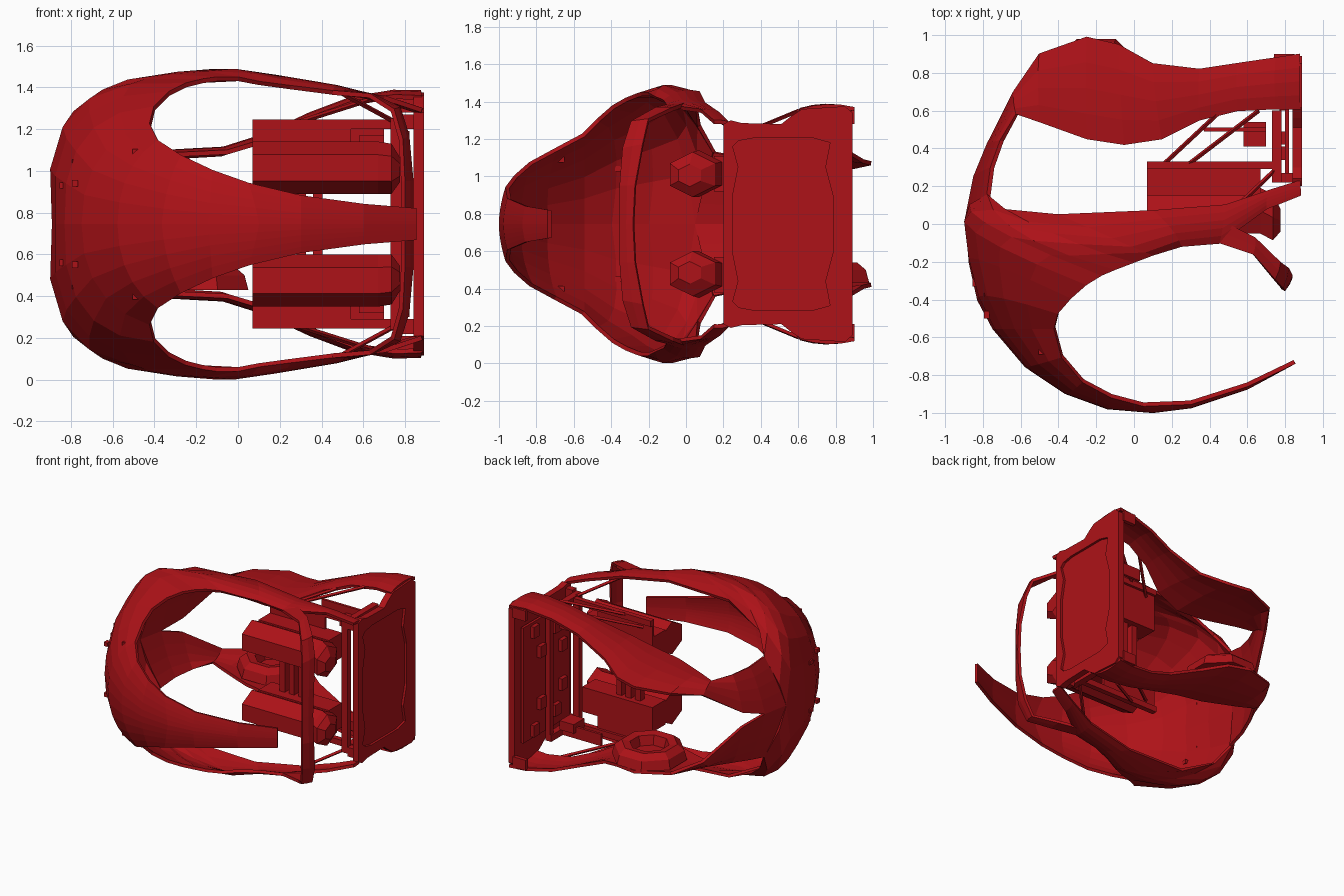
import bpy, bmesh, math
from mathutils import Vector

if "Cube" in bpy.data.objects:
    bpy.data.objects.remove(bpy.data.objects["Cube"])

MID = 0.745  # height of the mirror plane
red = bpy.data.materials.new("red_paint")
red.diffuse_color = (0.42, 0.006, 0.009, 1)
red.use_nodes = True
red.node_tree.nodes["Principled BSDF"].inputs["Base Color"].default_value = red.diffuse_color


def add(name, verts, faces, mirror=True):
    me = bpy.data.meshes.new(name)
    me.from_pydata([(v[0], v[1], v[2] - MID) for v in verts], [], faces)
    bm = bmesh.new()
    bm.from_mesh(me)
    bmesh.ops.remove_doubles(bm, verts=bm.verts, dist=0.0005)
    bmesh.ops.recalc_face_normals(bm, faces=bm.faces)
    bm.to_mesh(me)
    bm.free()
    ob = bpy.data.objects.new(name, me)
    bpy.context.collection.objects.link(ob)
    ob.location.z = MID
    me.materials.append(red)
    if mirror:
        m = ob.modifiers.new("mirror", 'MIRROR')
        m.use_axis = (False, False, True)
        m.merge_threshold = 0.002
    return ob


def shell(name, a, m, b, n=4, thick=0.022):
    """Skin between rails a and b, arched so that it passes through rail m."""
    verts, faces = [], []
    for p, q, r in zip(a, m, b):
        p, q, r = Vector(p), Vector(q), Vector(r)
        c = q * 2 - (p + r) / 2
        for i in range(n + 1):
            t = i / n
            verts.append(p * (1 - t) ** 2 + c * 2 * t * (1 - t) + r * t * t)
    for j in range(len(a) - 1):
        for i in range(n):
            k = j * (n + 1) + i
            faces.append((k, k + 1, k + n + 2, k + n + 1))
    ob = add(name, verts, faces)
    s = ob.modifiers.new("thickness", 'SOLIDIFY')
    s.thickness, s.offset = thick, 0
    return ob


def middle(a, b, bulge):
    return [(Vector(p) + Vector(q)) / 2 + Vector(bulge) for p, q in zip(a, b)]


def box(name, x, y, z, mirror=True):
    v = [(i, j, k) for i in x for j in y for k in z]
    f = [(0, 1, 3, 2), (4, 6, 7, 5), (0, 4, 5, 1), (2, 3, 7, 6), (0, 2, 6, 4), (1, 5, 7, 3)]
    return add(name, v, f, mirror)


def prism(name, rings, mirror=True):
    """Closed solid through a list of rings with equal point counts."""
    n = len(rings[0])
    v = [p for r in rings for p in r]
    f = [(j * n + i, j * n + (i + 1) % n, (j + 1) * n + (i + 1) % n, (j + 1) * n + i)
         for j in range(len(rings) - 1) for i in range(n)]
    f += [tuple(range(n)), tuple(range(len(v) - n, len(v)))]
    return add(name, v, f, mirror)


def strut(name, p, q, r=0.012):
    p, q = Vector(p), Vector(q)
    d = (q - p).normalized()
    u = d.orthogonal().normalized()
    w = d.cross(u)
    prism(name, [[e + (u * math.cos(t) + w * math.sin(t)) * r
                  for t in [math.pi / 4 + math.pi / 2 * k for k in range(4)]] for e in (p, q)])


# Main shell: crown band, dome and side frame in one skin
hole_edge = [(.85, -.73, .82), (.6, -.85, .84), (.3, -.945, .88), (.05, -.955, .94), (-.12, -.91, 1),
             (-.27, -.83, 1.07), (-.38, -.7, 1.14), (-.42, -.55, 1.22), (-.4, -.47, 1.3),
             (-.33, -.39, 1.37), (-.25, -.32, 1.41), (-.17, -.27, 1.43), (-.1, -.24, 1.44),
             (0, -.2, 1.44), (.1, -.16, 1.42), (.25, -.115, 1.4), (.45, -.1, 1.375),
             (.7, .08, 1.35), (.88, .15, 1.29)]
crest = [(.85, -.73, .78), (.6, -.86, .79), (.3, -.96, .81), (.08, -.98, .84), (-.13, -.955, .87),
         (-.33, -.88, .92), (-.52, -.74, .98), (-.66, -.55, 1.05), (-.73, -.38, 1.15),
         (-.765, -.2, 1.22), (-.775, -.08, 1.28), (-.72, -.03, 1.335), (-.6, -.05, 1.4),
         (-.36, -.08, 1.45), (-.06, -.1, 1.48), (.2, -.03, 1.445), (.47, 0, 1.4),
         (.7, .13, 1.345), (.88, .19, 1.29)]
rear_edge = [(.85, -.73, MID), (.6, -.865, MID), (.3, -.965, MID), (.1, -.99, MID), (-.14, -.97, MID),
             (-.36, -.89, MID), (-.57, -.75, MID), (-.74, -.55, MID), (-.82, -.4, MID),
             (-.865, -.2, MID), (-.88, .05, MID), (-.86, .1, .92), (-.77, .15, 1.13),
             (-.68, .07, 1.27), (-.4, .05, 1.42), (.1, .07, 1.445), (.48, .1, 1.385),
             (.72, .18, 1.33), (.88, .23, 1.28)]
shell("dome_shell", hole_edge, crest, rear_edge, 5)

# Rear trunk that forks into the two ear straps
low = [(-.77, .15, 1.13), (-.75, .3, 1.1), (-.7, .44, 1.08), (-.62, .58, 1.06), (-.5, .54, 1.07),
       (-.25, .45, 1.08), (-.05, .42, 1.09), (.15, .45, 1.15), (.35, .55, 1.25), (.55, .6, 1.325),
       (.75, .61, 1.355), (.88, .61, 1.35)]
high = [(-.88, .05, MID), (-.84, .25, MID), (-.77, .42, .8), (-.63, .7, 1), (-.5, .9, 1.05),
        (-.25, .99, 1.07), (-.08, .95, 1.08), (.1, .85, 1.14), (.35, .82, 1.25), (.55, .85, 1.325),
        (.75, .88, 1.36), (.88, .9, 1.36)]
shell("ear_strap", low, middle(low, high, (-.005, 0, .02)), high)

# Chin hoop forking off the side frame
low = [(.45, -.1, 1.375), (.63, -.16, 1.36), (.74, -.29, 1.29), (.78, -.335, 1.15),
       (.79, -.35, .95), (.79, -.35, MID)]
high = [(.5, 0, 1.385), (.64, -.07, 1.36), (.77, -.2, 1.3), (.81, -.23, 1.17),
        (.83, -.27, .95), (.83, -.28, MID)]
shell("chin_hoop", low, middle(low, high, (.005, 0, 0)), high, 2)


# Face panel with a recessed wavy screen
def outline(half, x):
    pts = half + [(y, 2 * MID - z) for y, z in reversed(half)]
    return [(x, y, z) for y, z in pts]


edge = [(.2, 1.28), (.24, 1.3), (.3, 1.285), (.51, 1.28), (.56, 1.32), (.62, 1.36), (.85, 1.375), (.89, 1.34)]
wave = [(.25, .9), (.28, 1.05), (.25, 1.16), (.28, 1.19), (.36, 1.205), (.68, 1.205), (.77, 1.18), (.745, 1.05), (.785, .9)]
panel = prism("face_panel", [outline(edge, .84), outline(edge, .89)], False)
cutter = prism("screen_cutter", [outline(wave, .872), outline(wave, .95)], False)
cutter.hide_render = True
cutter.hide_viewport = True
cut = panel.modifiers.new("screen_recess", 'BOOLEAN')
cut.object, cut.operation, cut.solver = cutter, 'DIFFERENCE', 'EXACT'

# Tray behind the panel: bars, corner walls and circuit boards
box("tray_lower_bar", (.73, .78), (.22, .26), (.25, 1.24), False)
box("tray_upper_bar", (.74, .78), (.56, .6), (.25, 1.24), False)
box("tray_side_bar", (.73, .78), (.22, .6), (1.2, 1.25))
box("tray_corner", (.78, .85), (.22, .27), (1.2, 1.27))
box("tray_rim", (.74, .85), (.87, .9), (1.28, 1.36))
box("circuit_board", (.8, .82), (.27, .84), (.3, 1.19), False)
for i, (y, z) in enumerate([(.34, .85), (.42, 1.02), (.6, .9), (.68, 1.08)]):
    box("chip_%d" % i, (.77, .8), (y, y + .07), (z, z + .09))
box("side_module", (.58, .7), (.41, .54), (1.1, 1.17))
box("side_module_plate", (.37, .7), (.49, .51), (1.13, 1.22))


# Paired hexagonal eye tubes with tapered ends
def hexagon(x, y, z, ry, rz):
    return [(x, y + ry * math.sin(k * math.pi / 3), z + rz * math.cos(k * math.pi / 3)) for k in range(6)]


prism("eye_tube", [hexagon(.07, .07, 1.015, .14, .125), hexagon(.67, .07, 1.015, .14, .125),
                   hexagon(.735, .035, 1.01, .14, .12), hexagon(.775, .02, 1.005, .07, .06)])
box("tube_saddle", (.07, .67), (.15, .31), (.92, 1.11))

# Mounting frame behind the tubes
box("frame_rail", (.07, .74), (.29, .33), (1.2, 1.245))
box("frame_plate", (.07, .54), (.29, .31), (1.11, 1.21))
for i, x in enumerate((.2, .28, .36)):
    box("cross_bar_%d" % i, (x, x + .045), (.22, .27), (.5, .99), False)
strut("diagonal_strut", (.15, .31, 1.17), (.45, .59, 1.29))
strut("long_strut", (.28, .31, 1.23), (.66, .6, 1.35))
strut("short_strut", (.5, .05, 1.37), (.74, .28, 1.24))


# Ear cushion on the lower strap only
def ring(z, r, x=-.2, y=.73):
    return [(x + r * math.cos(math.pi * k / 4 + .39), y + r * math.sin(math.pi * k / 4 + .39), z) for k in range(8)]


prism("ear_cushion", [ring(.43, .27), ring(.5, .25), ring(.54, .2), ring(.53, .14), ring(.46, .12)], False)

# Small bolt heads on the dome
for i, (x, y, z) in enumerate([(-.84, -.31, .93), (-.78, -.48, .94), (-.78, -.36, 1.04), (-.49, -.67, 1.09)]):
    box("bolt_%d" % i, (x - .015, x + .015), (y - .02, y + .02), (z - .015, z + .015))
